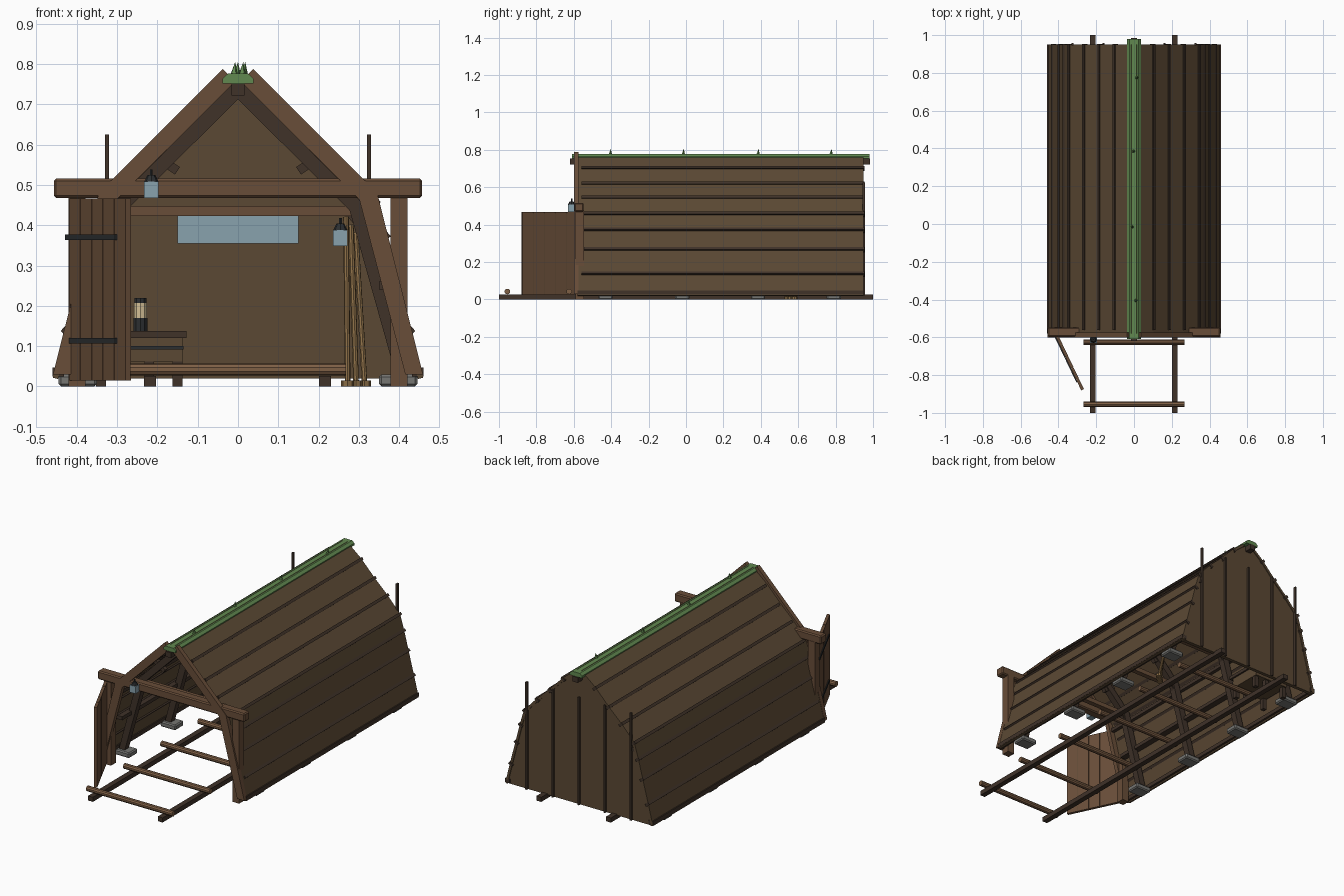
import bpy, bmesh, math
from mathutils import Vector

if "Cube" in bpy.data.objects:
    bpy.data.objects.remove(bpy.data.objects["Cube"])

def mat(name, c):
    m = bpy.data.materials.new(name)
    m.diffuse_color = (*c, 1)
    m.use_nodes = True
    m.node_tree.nodes["Principled BSDF"].inputs["Base Color"].default_value = m.diffuse_color
    return m

BOARD = mat("board", (.105, .066, .034))
TIMBER = mat("timber", (.14, .075, .04))
DARK = mat("dark_wood", (.05, .032, .022))
ROLLER = mat("roller_wood", (.21, .115, .06))
OAR = mat("oar_wood", (.25, .15, .06))
IRON = mat("iron", (.025, .028, .03))
STONE = mat("stone", (.18, .18, .17))
MOSS = mat("moss", (.12, .25, .08))
GLASS = mat("glass", (.25, .36, .42))
CREAM = mat("lamp_light", (.65, .52, .3))

def finish(name, bm, m):
    bmesh.ops.recalc_face_normals(bm, faces=bm.faces)
    me = bpy.data.meshes.new(name)
    bm.to_mesh(me)
    bm.free()
    me.materials.append(m)
    o = bpy.data.objects.new(name, me)
    bpy.context.collection.objects.link(o)
    return o

def prism(name, pts, y0, y1, m, bevel=0):
    """Extrude an x-z outline from y0 to y1."""
    bm = bmesh.new()
    f = bm.faces.new([bm.verts.new((x, y0, z)) for x, z in pts])
    r = bmesh.ops.extrude_face_region(bm, geom=[f])
    bmesh.ops.translate(bm, vec=(0, y1 - y0, 0),
                        verts=[v for v in r["geom"] if isinstance(v, bmesh.types.BMVert)])
    if bevel:
        bmesh.ops.bevel(bm, geom=bm.edges[:], offset=bevel, segments=1, affect='EDGES')
    return finish(name, bm, m)

def box(name, x, y, z, m, bevel=0):
    return prism(name, [(x[0], z[0]), (x[1], z[0]), (x[1], z[1]), (x[0], z[1])], *y, m, bevel)

def beam(name, a, b, w, y0, y1, m):
    """Straight timber between two x-z points, w wide."""
    a, b = Vector(a), Vector(b)
    d = (b - a).normalized()
    n = Vector((-d.y, d.x)) * w / 2
    return prism(name, [a + n, b + n, b - n, a - n], y0, y1, m)

def rod(name, a, b, r1, m, r2=None, n=10):
    a, b = Vector(a), Vector(b)
    bm = bmesh.new()
    bmesh.ops.create_cone(bm, cap_ends=True, segments=n, radius1=r1,
                          radius2=r1 if r2 is None else r2, depth=(b - a).length)
    o = finish(name, bm, m)
    o.location = (a + b) / 2
    o.rotation_euler = (b - a).to_track_quat('Z', 'Y').to_euler()
    return o

# Roof and wall boards follow one bent line from ridge to ground
FRONT, BACK = -.58, .95
line = [(.01, .772), (.098, .70), (.18, .615), (.26, .54), (.338, .455),
        (.363, .37), (.39, .265), (.424, .135), (.453, .02)]
for s in (-1, 1):
    for i, (a, b) in enumerate(zip(line, line[1:])):
        beam("roof_board", (s * a[0], a[1]), (s * b[0], b[1]), .014, FRONT, BACK, BOARD)
        if i:
            beam("seam_batten", (s * (a[0] - .004), a[1] + .006), (s * (a[0] + .006), a[1] - .006),
                 .026, FRONT + .02, BACK + .004, DARK)
    box("sill_plate", sorted((s * .432, s * .46)), (FRONT, BACK), (.025, .047), DARK)
    # purlin under the bend
    box("purlin", sorted((s * .325, s * .345)), (FRONT, BACK), (.24 + .17, .26 + .17), DARK)
    box("low_purlin", sorted((s * .35, s * .385)), (FRONT + .05, BACK - .02), (.24, .26), DARK)

# Back gable with vertical battens
half = [(x, z) for x, z in line if z < .77]
prism("back_gable", [(0, .765)] + half + [(-x, z) for x, z in reversed(half)],
      BACK - .025, BACK - .005, BOARD)
for x in (-.325, -.1625, 0, .1625, .325):
    box("gable_batten", (x - .005, x + .005), (BACK - .005, BACK + .008), (.02, .625), DARK)
box("gable_window", (-.15, .15), (BACK - .04, BACK - .025), (.355, .425), GLASS)

# Cruck frames: the decorated front one and four inside on stone pads
def blade(s, off, y0, y1, m, w):
    p = [(.022, .772), (.322, .47), (.437, .03)]
    q = [(s * (x - off), z - off) for x, z in p[:2]] + [(s * (p[2][0] - off), .03)]
    d = Vector((.7, .7)) * w / 2
    top, knee, foot = q
    h = w / 2
    prism("cruck_blade", [(top[0] + s * h * .7, top[1] + h * .7), (knee[0] + s * h * 1.05, knee[1] + h * .5),
                          (foot[0] + s * h, foot[1]), (foot[0] - s * h, foot[1]),
                          (knee[0] - s * h * .95, knee[1] - h * .3), (top[0] - s * h * .7, top[1] - h * .7)],
          y0, y1, m)

for s in (-1, 1):
    blade(s, 0, -.60, -.575, TIMBER, .044)
    box("front_post", sorted((s * .378, s * .42)), (-.59, -.545), (0, .475), TIMBER)
box("tie_beam", (-.457, .457), (-.597, -.547), (.468, .516), TIMBER, .006)

for y in (-.43, -.02, .385, .79):
    for s in (-1, 1):
        blade(s, .028, y - .018, y + .018, DARK, .036)
        box("stone_pad", sorted((s * .35, s * .445)), (y - .038, y + .038), (0, .03), STONE, .006)
        beam("collar_brace", (s * .27, .44), (s * .335, .36), .02, y - .01, y + .01, DARK)
        beam("knee_block", (s * .15, .535), (s * .21, .575), .022, y - .012, y + .012, DARK)
    box("collar_beam", (-.31, .31), (y - .014, y + .014), (.423, .448), TIMBER)

# Ridge beam, moss cap and grass tufts
box("ridge_beam", (-.016, .016), (-.62, .985), (.722, .752), DARK)
prism("moss_cap", [(-.038, .752), (.038, .752), (.038, .764), (.025, .776), (-.025, .776), (-.038, .764)],
      -.61, .98, MOSS)
for i, y in enumerate((-.405, -.015, .385, .775)):
    x = (.01, -.01, -.003, .015)[i]
    rod("grass_tuft", (x, y, .77), (x + .003, y + .003, .805), .011, MOSS, 0, 5)

# Slipway rails and rollers
for x in (-.218, .216):
    box("slip_rail", (x - .015, x + .015), (-1, 1), (0, .026), DARK)
for i in range(6):
    y = -.955 + i * .33
    rod("slip_roller", (-.268, y, .042), (.268, y, .042), .015, ROLLER)

# Open plank door, hinged on the left post
a, b = Vector((-.412, -.585)), Vector((-.272, -.878))
d = b - a
ang = math.atan2(d.y, d.x)
L = d.length
def on_door(o):
    o.location = (a.x, a.y, 0)
    o.rotation_euler = (0, 0, ang)
for i in range(5):
    on_door(box("door_plank", (i * L / 5 + .001, (i + 1) * L / 5 - .001), (-.008, .008), (.015, .466), TIMBER))
on_door(box("door_core", (.002, L - .002), (-.004, .006), (.017, .463), BOARD))
for z in (.113, .37):
    on_door(box("hinge_strap", (-.012, L * .85), (-.013, -.007), (z - .007, z + .007), IRON))

# Lanterns and lamp
def lantern(name, x, y, z, light, h=.04, r=.018):
    box(name + "_light", (x - r, x + r), (y - r, y + r), (z, z + h), light)
    rod(name + "_cap", (x, y, z + h), (x, y, z + h + .016), r, IRON, .010, 8)
    rod(name + "_hook", (x, y, z + h + .014), (x, y, z + h + .03), .004, IRON, n=6)
lantern("front_lantern", -.215, -.612, .468, GLASS)
lantern("inner_lantern", .254, -.43, .348, GLASS)
rod("bench_lamp_base", (-.242, .72, .138), (-.242, .72, .17), .018, IRON)
rod("bench_lamp_light", (-.242, .72, .17), (-.242, .72, .207), .017, CREAM)
rod("bench_lamp_cap", (-.242, .72, .207), (-.242, .72, .22), .016, IRON)

# Work bench in the back left corner
box("bench_top", (-.36, -.128), (.64, .86), (.12, .138), DARK)
box("bench_drawer", (-.35, -.137), (.66, .85), (.062, .12), BOARD)
box("bench_slot", (-.35, -.135), (.655, .66), (.092, .1), IRON)
for x in (-.34, -.22, -.15):
    for y in (.67, .83):
        box("bench_leg", (x - .012, x + .012), (y - .012, y + .012), (0, .062), DARK)

# Oars leaning upright on the right
for i in range(3):
    x = .272 + i * .021
    top = (.268 + i * .012, .62 + i * .03, .42 - i * .02)
    rod("oar_shaft", (x, .54 + i * .02, .005), top, .007, OAR, n=8)
    rod("oar_foot", (x, .54 + i * .02, 0), (x, .54 + i * .02, .015), .016, OAR, n=8)
